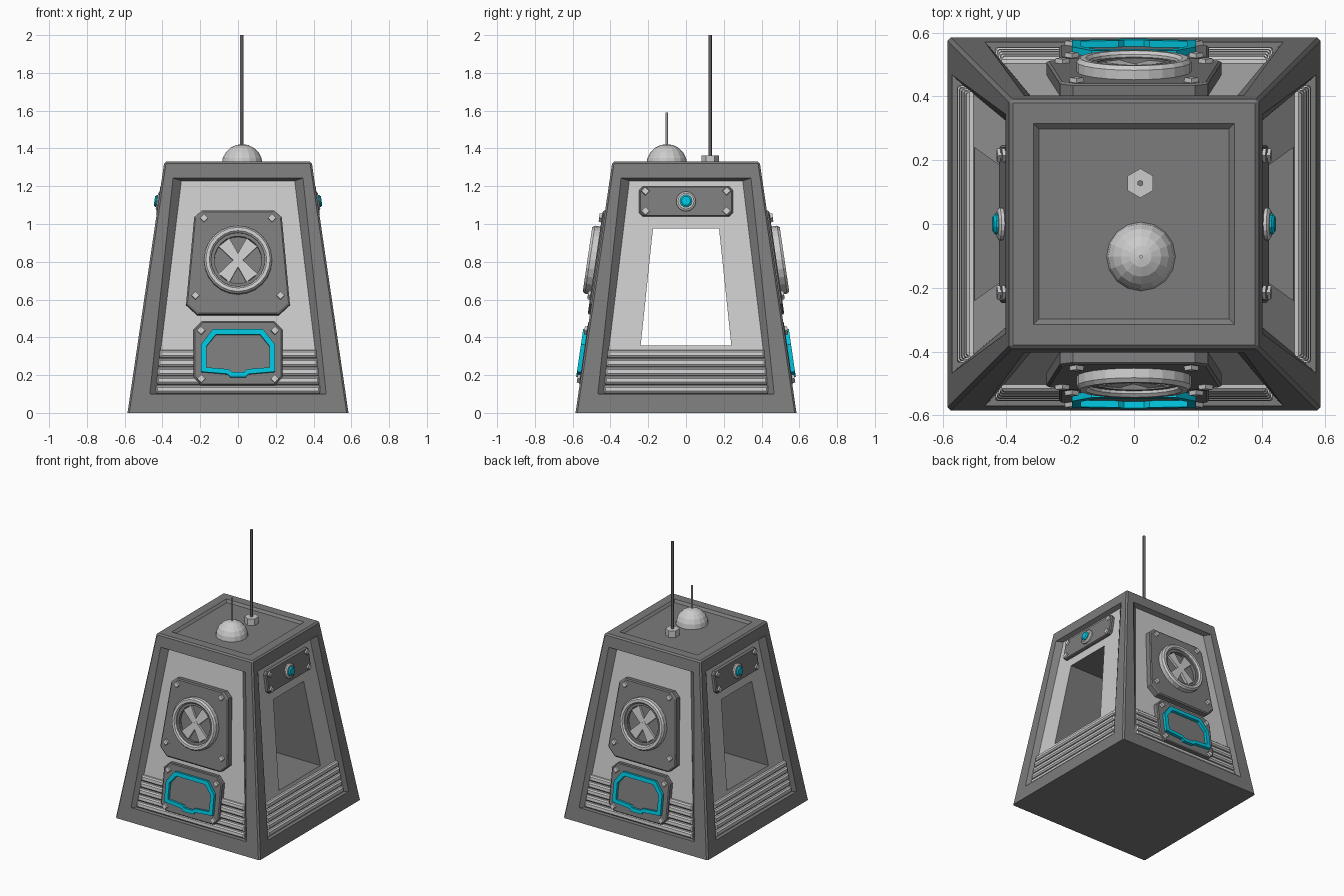
import bpy, bmesh, math
from mathutils import Matrix, Vector

if "Cube" in bpy.data.objects:
    bpy.data.objects.remove(bpy.data.objects["Cube"])

BASE, TOP, H = 0.585, 0.39, 1.33
SLOPE = (BASE - TOP) / H
TILT = math.atan(SLOPE)
FRONT_BACK = {"front": 0, "back": 2}
SIDES = {"right": 1, "left": 3}
ALL = {**FRONT_BACK, **SIDES}


def material(name, rgb):
    m = bpy.data.materials.new(name)
    m.diffuse_color = (*rgb, 1)
    m.use_nodes = True
    m.node_tree.nodes["Principled BSDF"].inputs["Base Color"].default_value = m.diffuse_color
    return m


DARK = material("dark_grey", (0.2, 0.2, 0.2))
CYAN = material("cyan", (0.0, 0.55, 0.72))


def point(u, z, n, k):
    """Point on sloped wall k: u across, z up, n out along the wall normal."""
    v = Vector((u, -(BASE - SLOPE * z) - n * math.cos(TILT), z + n * math.sin(TILT)))
    return Matrix.Rotation(k * math.pi / 2, 3, 'Z') @ v


def finish(name, bm, mat=None):
    me = bpy.data.meshes.new(name)
    bm.to_mesh(me)
    bm.free()
    ob = bpy.data.objects.new(name, me)
    bpy.context.collection.objects.link(ob)
    if mat:
        me.materials.append(mat)
    return ob


def strip(bm, a, b):
    for i in range(len(a)):
        j = (i + 1) % len(a)
        bm.faces.new((a[i], a[j], b[j], b[i]))


def verts(bm, loop, n, k):
    return [bm.verts.new(point(u, z, n, k)) for u, z in loop]


def loft(name, loops, walls, mat=None, ring=False):
    """Solid through (outline, n) loops on each given wall; ring joins last to first."""
    for side, k in walls.items():
        bm = bmesh.new()
        vs = [verts(bm, l, n, k) for l, n in loops]
        for a, b in zip(vs, vs[1:]):
            strip(bm, a, b)
        if ring:
            strip(bm, vs[-1], vs[0])
        else:
            bm.faces.new(vs[0][::-1])
            bm.faces.new(vs[-1])
        bmesh.ops.recalc_face_normals(bm, faces=bm.faces)
        finish(f"{name}_{side}", bm, mat)


def trapezoid(lo, z0, hi, z1):
    return [(-lo, z0), (lo, z0), (hi, z1), (-hi, z1)]


def mirrored(right):
    """Closed outline from its right half, listed bottom to top."""
    return right + [(-u, z) for u, z in reversed(right)]


def circle(r, z, seg=24, u=0.0, turn=0.0):
    return [(u + r * math.cos(turn + 2 * math.pi * i / seg),
             z + r * math.sin(turn + 2 * math.pi * i / seg)) for i in range(seg)]


def plate(name, right, walls, n):
    out = mirrored(right)
    cz = sum(z for _, z in out) / len(out)
    top = [(u * 0.97, cz + (z - cz) * 0.97) for u, z in out]
    loft(name, [(out, -0.034), (out, n - 0.006), (top, n)], walls, DARK)


def bolts(name, spots, walls, n):
    for i, (u, z) in enumerate(spots):
        for s in (-1, 1):
            loft(f"{name}_{i}_{'lr'[s > 0]}",
                 [(circle(0.025, z, 4, s * u), n - 0.01), (circle(0.021, z, 4, s * u), n + 0.014)],
                 walls)


# Frame shell with chamfered wall openings and a recessed roof
OPEN = trapezoid(0.467, 0.1, 0.344, 1.243)
PANEL = trapezoid(0.437, 0.105, 0.3, 1.233)
WINDOW = trapezoid(0.24, 0.362, 0.175, 0.98)
REC = -0.032
bm = bmesh.new()
for k in ALL.values():
    o = verts(bm, trapezoid(BASE, 0, TOP, H), 0, k)
    a = verts(bm, OPEN, 0, k)
    b = verts(bm, PANEL, REC, k)
    strip(bm, o, a)
    strip(bm, a, b)


def square(h, z):
    return [bm.verts.new((x * h, y * h, z)) for x, y in ((-1, -1), (1, -1), (1, 1), (-1, 1))]


bm.faces.new(square(BASE, 0)[::-1])
roof = [square(TOP, H), square(0.315, H), square(0.298, H - 0.015)]
strip(bm, roof[0], roof[1])
strip(bm, roof[1], roof[2])
bm.faces.new(roof[2])
bmesh.ops.remove_doubles(bm, verts=bm.verts, dist=1e-5)


def corner(v):
    r = BASE - SLOPE * v.co.z
    return abs(abs(v.co.x) - r) < 1e-4 and abs(abs(v.co.y) - r) < 1e-4


edges = [e for e in bm.edges if all(corner(v) for v in e.verts)
         and max(v.co.z for v in e.verts) > 1]
bmesh.ops.bevel(bm, geom=edges, offset=0.01, segments=1, affect='EDGES', profile=0.5)
finish("frame", bm, DARK)

# Recessed wall panels, the side ones with windows
for side, k in ALL.items():
    bm = bmesh.new()
    b = verts(bm, PANEL, REC, k)
    if side in SIDES:
        strip(bm, b, verts(bm, WINDOW, REC, k))
    else:
        bm.faces.new(b)
    finish(f"wall_panel_{side}", bm)

# Tunnel joining the two windows
bm = bmesh.new()
near = verts(bm, WINDOW, REC, 1)
strip(bm, near, [bm.verts.new((-v.co.x, v.co.y, v.co.z)) for v in near])
finish("window_tunnel", bm, DARK)

# Horizontal ribs low on each wall
for i in range(5):
    z = 0.127 + i * 0.047
    w = 0.437 - (z - 0.105) * 0.1
    loft(f"rib_{i}", [(trapezoid(w, z - 0.022, w, z + 0.022), REC - 0.002),
                      (trapezoid(w, z - 0.019, w, z + 0.019), REC + 0.012),
                      (trapezoid(w - 0.008, z - 0.01, w - 0.008, z + 0.01), REC + 0.02)], ALL)

# Fan plate, housing and blades
FZ = 0.805
plate("fan_plate", [(0.215, 0.52), (0.275, 0.575), (0.232, 1.035), (0.192, 1.07)], FRONT_BACK, 0.012)
bolts("fan_bolt", [(0.225, 0.62), (0.18, 1.03)], FRONT_BACK, 0.012)
loft("fan_ring", [(circle(0.18, FZ), 0.0), (circle(0.18, FZ), 0.042), (circle(0.17, FZ), 0.055),
                  (circle(0.152, FZ), 0.055), (circle(0.143, FZ), 0.045), (circle(0.143, FZ), 0.0)],
     FRONT_BACK, ring=True)
loft("fan_inner_ring", [(circle(0.144, FZ), 0.0), (circle(0.144, FZ), 0.036),
                        (circle(0.125, FZ), 0.036), (circle(0.125, FZ), 0.0)],
     FRONT_BACK, DARK, ring=True)
for i, deg in enumerate((52, 128, 232, 308)):
    c, s = math.cos(math.radians(deg)), math.sin(math.radians(deg))
    blade = [(r * c - t * s, FZ + r * s + t * c)
             for r, t in ((0, -0.018), (0.12, -0.036), (0.12, 0.036), (0, 0.018))]
    loft(f"fan_blade_{i}", [(blade, 0.01), (blade, 0.028 + 0.001 * i)], FRONT_BACK)

# Lower plate with cyan surround
plate("socket_plate", [(0.195, 0.148), (0.235, 0.19), (0.235, 0.44), (0.192, 0.483)], FRONT_BACK, 0.003)
bolts("socket_bolt", [(0.195, 0.18), (0.195, 0.435)], FRONT_BACK, 0.003)
outer = mirrored([(0.04, 0.187), (0.055, 0.203), (0.195, 0.215), (0.195, 0.36), (0.133, 0.44)])
inner = mirrored([(0.032, 0.213), (0.048, 0.228), (0.167, 0.238), (0.167, 0.35), (0.117, 0.412)])
loft("socket_rim", [(outer, -0.01), (outer, 0.024), (inner, 0.024), (inner, -0.01)],
     FRONT_BACK, CYAN, ring=True)

# Lamp plate above each window
plate("lamp_plate", [(0.23, 1.045), (0.248, 1.063), (0.248, 1.18), (0.23, 1.2)], SIDES, -0.008)
bolts("lamp_bolt", [(0.215, 1.07), (0.215, 1.175)], SIDES, -0.012)
loft("lamp_collar", [(circle(0.052, 1.12, 16), -0.02), (circle(0.052, 1.12, 16), 0.002),
                     (circle(0.042, 1.12, 16), 0.009)], SIDES)
loft("lamp", [(circle(0.033, 1.12, 10), 0.0), (circle(0.033, 1.12, 10), 0.015),
              (circle(0.024, 1.12, 10), 0.022)], SIDES, CYAN)


# Roof dome and aerials
def rod(name, x, y, z0, z1, r, seg=6, mat=None):
    bm = bmesh.new()
    bmesh.ops.create_cone(bm, cap_ends=True, segments=seg, radius1=r, radius2=r, depth=z1 - z0,
                          matrix=Matrix.Translation((x, y, (z0 + z1) / 2)))
    finish(name, bm, mat)


bm = bmesh.new()
bmesh.ops.create_uvsphere(bm, u_segments=16, v_segments=10, radius=0.108)
bmesh.ops.bisect_plane(bm, geom=bm.verts[:] + bm.edges[:] + bm.faces[:], plane_co=(0, 0, 0),
                       plane_no=(0, 0, 1), clear_inner=True)
finish("dome", bm).location = (0.022, -0.102, H - 0.015)
rod("dome_aerial", 0.022, -0.102, 1.4, 1.59, 0.006)
rod("aerial_base", 0.02, 0.128, H - 0.017, 1.363, 0.046)
rod("aerial", 0.02, 0.128, 1.35, 2.0, 0.01, mat=DARK)
